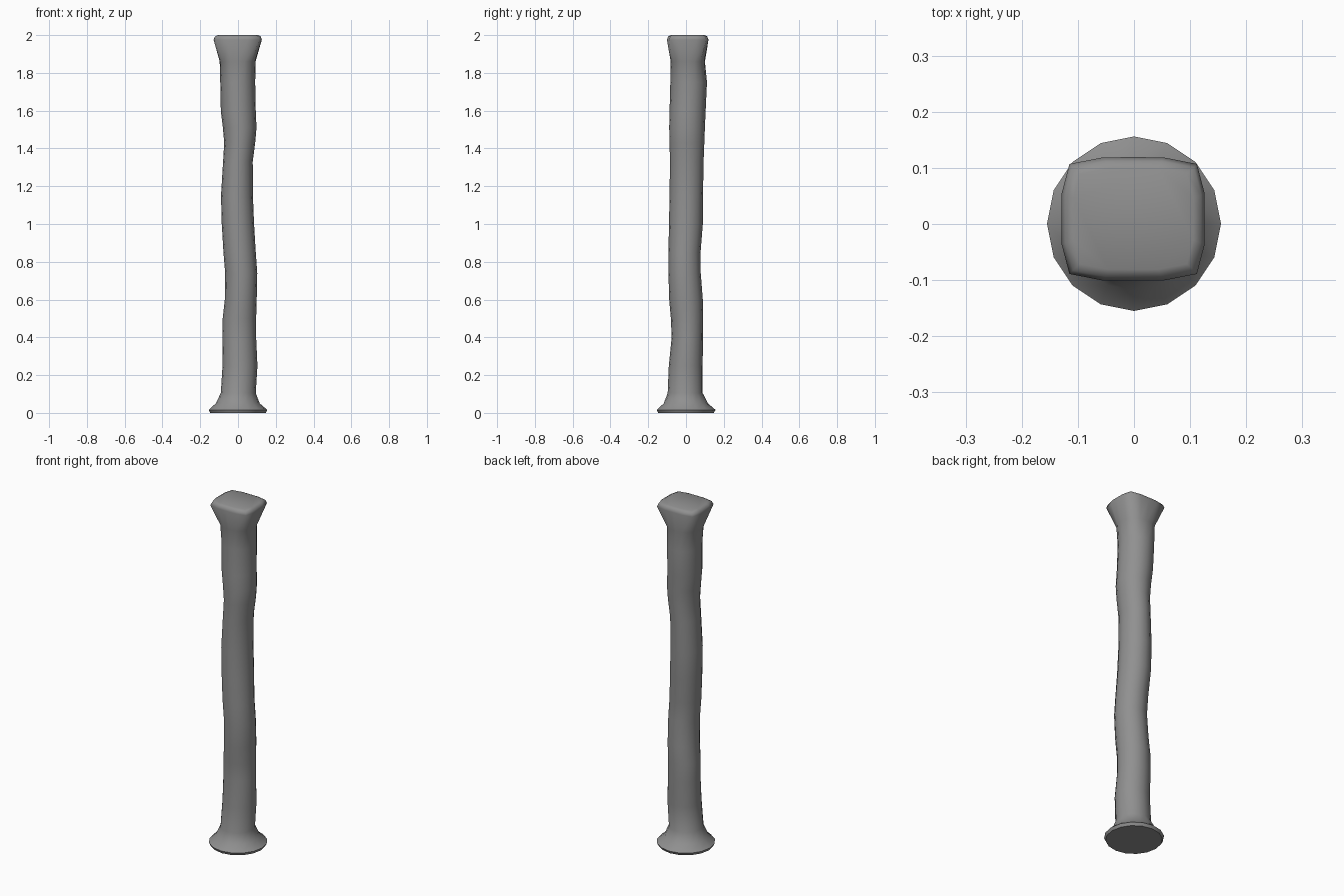
import bpy, bmesh
from math import sin, cos, tau

SIDES = 16
# Rings: z, x min, x max, y min, y max, squareness (2 = round)
RINGS = [
    (0.000, -.147, .147, -.147, .147, 2),
    (0.016, -.155, .155, -.155, .156, 2),
    (0.050, -.118, .115, -.118, .117, 2),
    (0.105, -.091, .094, -.097, .088, 2),
    (0.250, -.082, .103, -.091, .088, 2),
    (0.400, -.083, .096, -.076, .090, 2),
    (0.500, -.081, .096, -.080, .091, 2),
    (0.600, -.070, .099, -.089, .089, 2),
    (0.740, -.068, .102, -.093, .078, 2),
    (0.850, -.077, .094, -.093, .077, 2),
    (1.000, -.086, .085, -.090, .089, 2),
    (1.150, -.090, .079, -.087, .090, 2),
    (1.330, -.079, .078, -.085, .093, 2),
    (1.430, -.073, .091, -.087, .097, 2),
    (1.510, -.080, .098, -.089, .100, 2),
    (1.600, -.091, .094, -.087, .104, 2),
    (1.750, -.094, .091, -.083, .111, 2),
    (1.860, -.097, .093, -.081, .100, 2.4),
    (1.975, -.129, .126, -.101, .119, 6),
    (1.993, -.122, .120, -.094, .112, 6),
    (2.000, -.108, .106, -.081, .099, 6),
]

# Wavy shaft with flared round foot and squared head
bm = bmesh.new()
loops = []
for z, x0, x1, y0, y1, n in RINGS:
    loop = []
    for i in range(SIDES):
        c, s = cos(tau * i / SIDES), sin(tau * i / SIDES)
        r = (abs(c) ** n + abs(s) ** n) ** (-1 / n)
        loop.append(bm.verts.new(((x0 + x1) / 2 + (x1 - x0) / 2 * r * c,
                                  (y0 + y1) / 2 + (y1 - y0) / 2 * r * s, z)))
    loops.append(loop)
for a, b in zip(loops, loops[1:]):
    for i in range(SIDES):
        j = (i + 1) % SIDES
        bm.faces.new((a[i], a[j], b[j], b[i]))
bm.faces.new(loops[0][::-1])
bm.faces.new(loops[-1])
bmesh.ops.recalc_face_normals(bm, faces=bm.faces)

mesh = bpy.data.meshes.new("wooden_post")
bm.to_mesh(mesh)
bm.free()
post = bpy.data.objects.new("wooden_post", mesh)
bpy.context.collection.objects.link(post)

# Dark grey surface
grey = bpy.data.materials.new("dark_grey")
grey.diffuse_color = (0.28, 0.28, 0.28, 1)
mesh.materials.append(grey)

# Smooth sides, crisp foot edge
bpy.context.view_layer.objects.active = post
post.select_set(True)
bpy.ops.object.shade_smooth_by_angle(angle=0.9)
